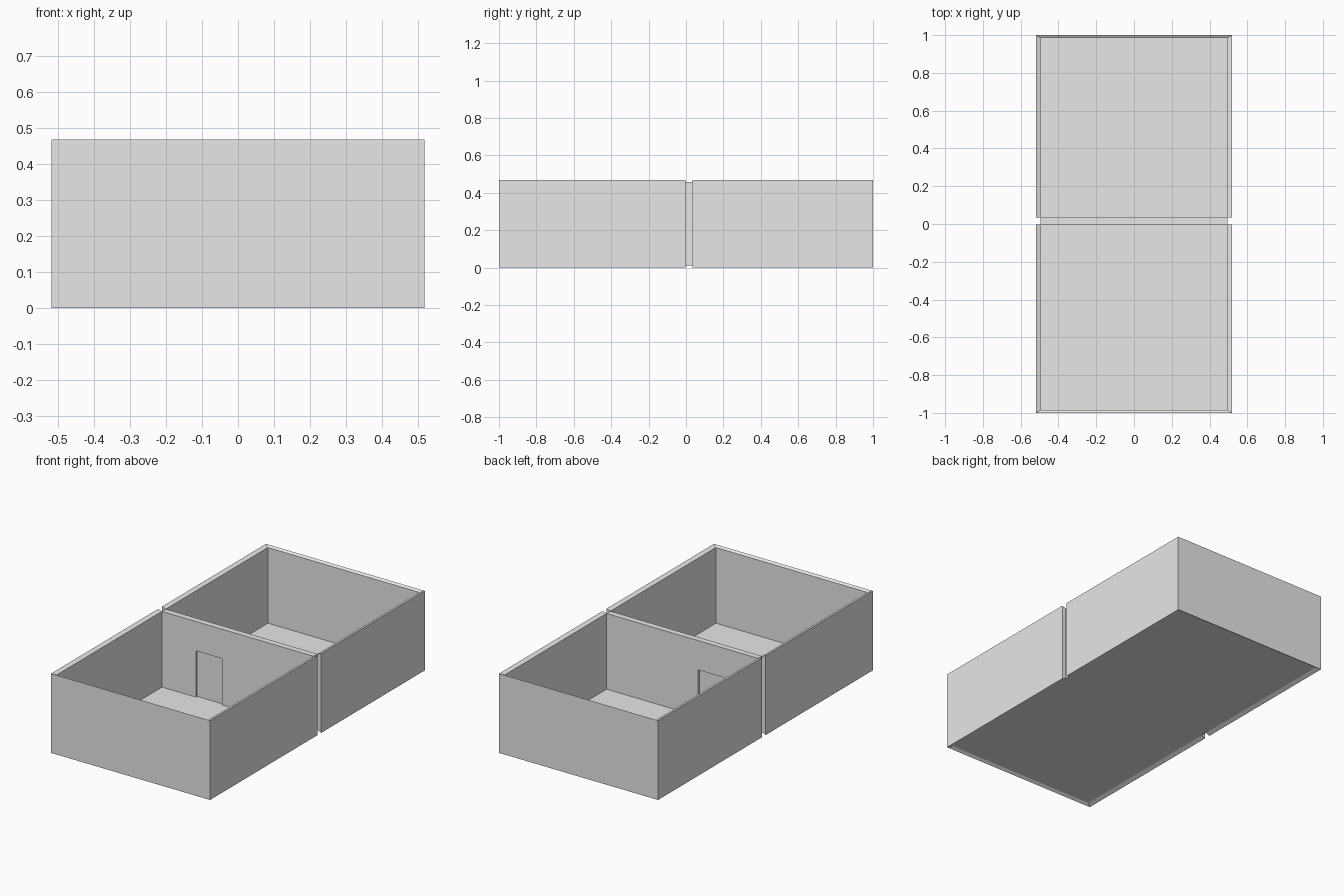
import bpy
import bmesh

cube = bpy.data.objects.get("Cube")
if cube:
    bpy.data.objects.remove(cube, do_unlink=True)

# One plain grey for everything
grey = bpy.data.materials.new("light_grey")
grey.use_nodes = True
COLOR = (0.8, 0.8, 0.8, 1)
grey.diffuse_color = COLOR
grey.node_tree.nodes["Principled BSDF"].inputs["Base Color"].default_value = COLOR

# Main dimensions: outer and inner shell, and the gap at the partition
OUT_X, IN_X = 0.518, 0.494
OUT_Y, IN_Y = 1.0, 0.984
OUT_TOP, IN_TOP = 0.468, 0.459
FLOOR = 0.011
GAP_FRONT, GAP_BACK = -0.002, 0.034
DOOR_LEFT, DOOR_RIGHT, DOOR_TOP = -0.273, -0.102, 0.286
RECESS = 0.012


def finish(name, bm):
    bmesh.ops.recalc_face_normals(bm, faces=bm.faces)
    mesh = bpy.data.meshes.new(name)
    bm.to_mesh(mesh)
    bm.free()
    mesh.materials.append(grey)
    obj = bpy.data.objects.new(name, mesh)
    bpy.context.collection.objects.link(obj)
    return obj


def box(name, low, high):
    bm = bmesh.new()
    bmesh.ops.create_cube(bm, size=1)
    for v in bm.verts:
        v.co = [h if c > 0 else l for c, l, h in zip(v.co, low, high)]
    return finish(name, bm)


def room_walls(name, y_open, side):
    """Three mitred walls with rims sloping from the outer to the inner shell."""
    bm = bmesh.new()
    rings = []
    for sx, at_end in ((-1, False), (-1, True), (1, True), (1, False)):
        y_out = side * OUT_Y if at_end else y_open
        y_in = side * IN_Y if at_end else y_open
        section = ((sx * OUT_X, y_out, 0), (sx * OUT_X, y_out, OUT_TOP),
                   (sx * IN_X, y_in, IN_TOP), (sx * IN_X, y_in, FLOOR))
        rings.append([bm.verts.new(p) for p in section])
    for a, b in zip(rings, rings[1:]):
        for i in range(4):
            j = (i + 1) % 4
            bm.faces.new((a[i], a[j], b[j], b[i]))
    bm.faces.new(rings[0])
    bm.faces.new(rings[-1])
    return finish(name, bm)


# Outer walls of both rooms
room_walls("front_room_walls", GAP_FRONT, -1)
room_walls("back_room_walls", GAP_BACK, 1)

# Shared floor
box("floor", (-IN_X, -IN_Y, FLOOR), (IN_X, IN_Y, FLOOR + 0.002))

# Partition with a doorway notch, extruded from its outline
bm = bmesh.new()
outline = [(-IN_X, FLOOR), (DOOR_LEFT, FLOOR), (DOOR_LEFT, DOOR_TOP),
           (DOOR_RIGHT, DOOR_TOP), (DOOR_RIGHT, FLOOR), (IN_X, FLOOR),
           (IN_X, IN_TOP), (-IN_X, IN_TOP)]
face = bm.faces.new([bm.verts.new((x, GAP_FRONT, z)) for x, z in outline])
extruded = bmesh.ops.extrude_face_region(bm, geom=[face])["geom"]
bmesh.ops.translate(bm, vec=(0, GAP_BACK - GAP_FRONT, 0),
                    verts=[g for g in extruded if isinstance(g, bmesh.types.BMVert)])
finish("partition_wall", bm)

# Door recessed on both sides of the partition
box("door", (DOOR_LEFT, GAP_FRONT + RECESS, FLOOR),
    (DOOR_RIGHT, GAP_BACK - RECESS, DOOR_TOP))
